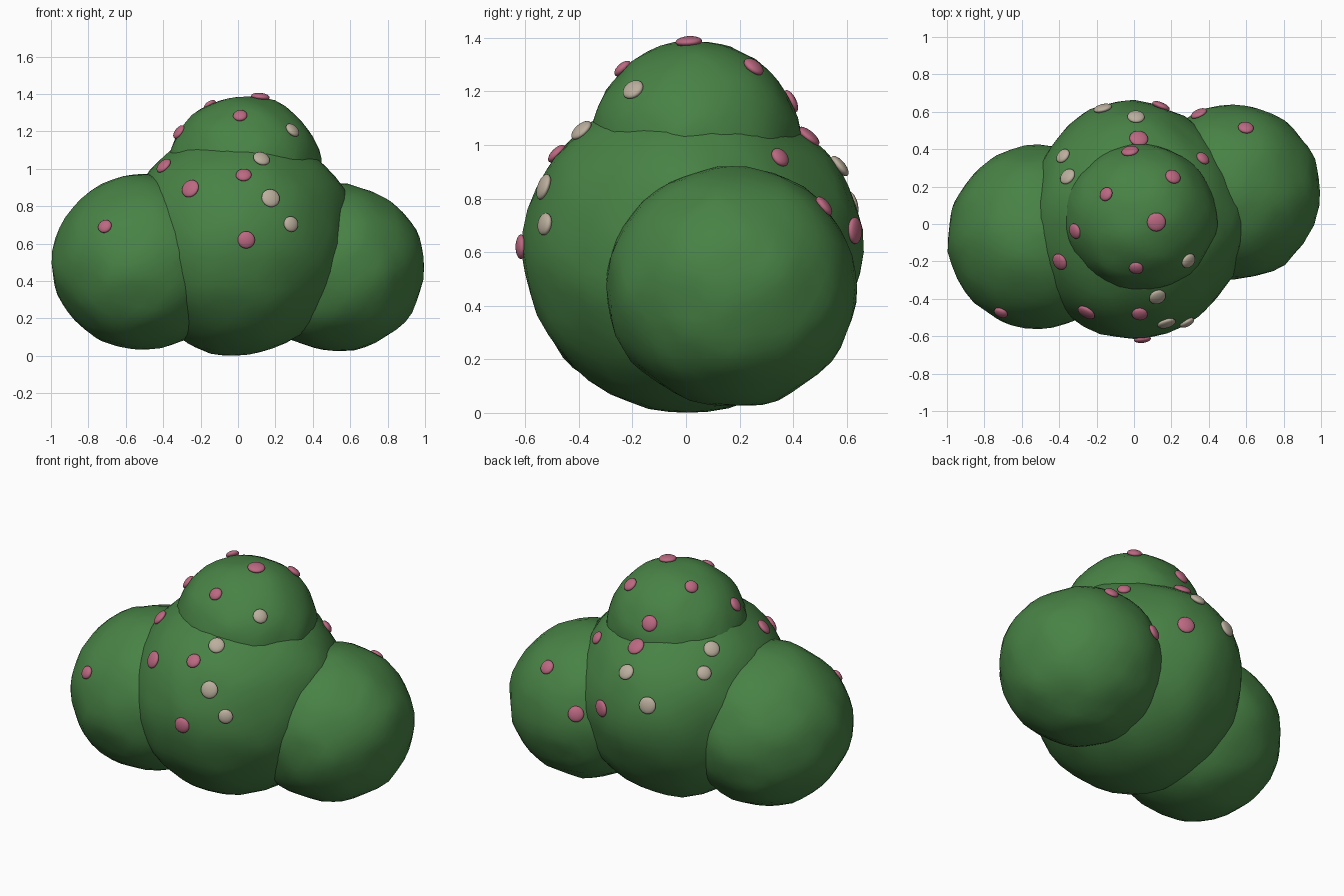
import bpy, bmesh
from mathutils import Vector, noise

if "Cube" in bpy.data.objects:
    bpy.data.objects.remove(bpy.data.objects["Cube"])


def material(name, colour):
    m = bpy.data.materials.new(name)
    m.diffuse_color = (*colour, 1)
    m.use_nodes = True
    m.node_tree.nodes["Principled BSDF"].inputs["Base Color"].default_value = m.diffuse_color
    return m


GREEN = material("leaf green", (0.065, 0.225, 0.06))
PINK = material("blossom pink", (0.50, 0.14, 0.22))
CREAM = material("blossom cream", (0.50, 0.43, 0.34))


def ball(name, mat, detail):
    bm = bmesh.new()
    bmesh.ops.create_icosphere(bm, subdivisions=detail, radius=1)
    for f in bm.faces:
        f.smooth = True
    mesh = bpy.data.meshes.new(name)
    bm.to_mesh(mesh)
    bm.free()
    mesh.materials.append(mat)
    obj = bpy.data.objects.new(name, mesh)
    bpy.context.collection.objects.link(obj)
    return obj


def clump(name, centre, radii, seed, bulges=()):
    """Leafy ellipsoid with soft lumps; bulges are (direction, amount)."""
    obj = ball(name, GREEN, 4)
    for v in obj.data.vertices:
        d = v.co.normalized()
        s = 1 + 0.028 * noise.noise(d * 2.6 + Vector((seed, 0, 0)))
        s += 0.012 * noise.noise(d * 6 + Vector((0, seed, 0)))
        for way, amount in bulges:
            s += amount * max(0, d.dot(Vector(way).normalized())) ** 8
        v.co = Vector(centre) + Vector(d[i] * s * radii[i] for i in range(3))
    obj.data.update()
    return obj


# Foliage
clumps = [
    clump("main_foliage", (0, 0.01, 0.6), (0.58, 0.625, 0.6), 3.1,
          [((0.8, 0, 0.5), 0.08), ((-0.2, 0.9, 0.3), 0.06), ((-0.7, 0, 0.7), 0.04)]),
    clump("top_foliage", (0.035, 0.035, 1.0), (0.41, 0.395, 0.39), 7.4),
    clump("left_foliage", (-0.51, -0.07, 0.495), (0.485, 0.49, 0.465), 12.7,
          [((0.1, 0, 1), 0.04)]),
    clump("right_foliage", (0.53, 0.17, 0.47), (0.465, 0.47, 0.45), 18.2),
]

# Blossoms: flattened beads lying on the foliage
PINK_SPOTS = [
    (-.71, -.47, .69), (-.32, -.04, 1.2), (-.41, -.21, 1.03), (-.25, -.465, .89),
    (.01, -.25, 1.30), (.03, -.495, .98), (.045, -.62, .62), (.12, .01, 1.39),
    (-.15, .16, 1.34), (.21, .255, 1.295), (-.02, .385, 1.16), (.025, .455, 1.03),
    (.385, .37, .97), (.60, .525, .78), (.34, .605, .58), (.14, .62, .68)]
CREAM_SPOTS = [
    (.295, -.20, 1.21), (.13, -.40, 1.065), (.18, -.55, .85), (.285, -.53, .705),
    (.01, .56, .91), (-.17, .63, .78), (-.37, .355, .93), (-.345, .245, 1.03)]


def blossom(name, mat, spot, size):
    hits = [c.closest_point_on_mesh(Vector(spot)) for c in clumps]
    _, point, normal, _ = min(hits, key=lambda h: (h[1] - Vector(spot)).length)
    obj = ball(name, mat, 3)
    obj.location = point + normal * 0.006
    obj.rotation_euler = normal.to_track_quat('Z', 'Y').to_euler()
    obj.scale = (size, size, 0.02)


bpy.context.view_layer.update()
for i, spot in enumerate(PINK_SPOTS):
    blossom(f"pink_blossom_{i + 1}", PINK, spot, 0.038 + 0.004 * (i % 4))
for i, spot in enumerate(CREAM_SPOTS):
    blossom(f"cream_blossom_{i + 1}", CREAM, spot, 0.042 + 0.004 * (i % 3))
